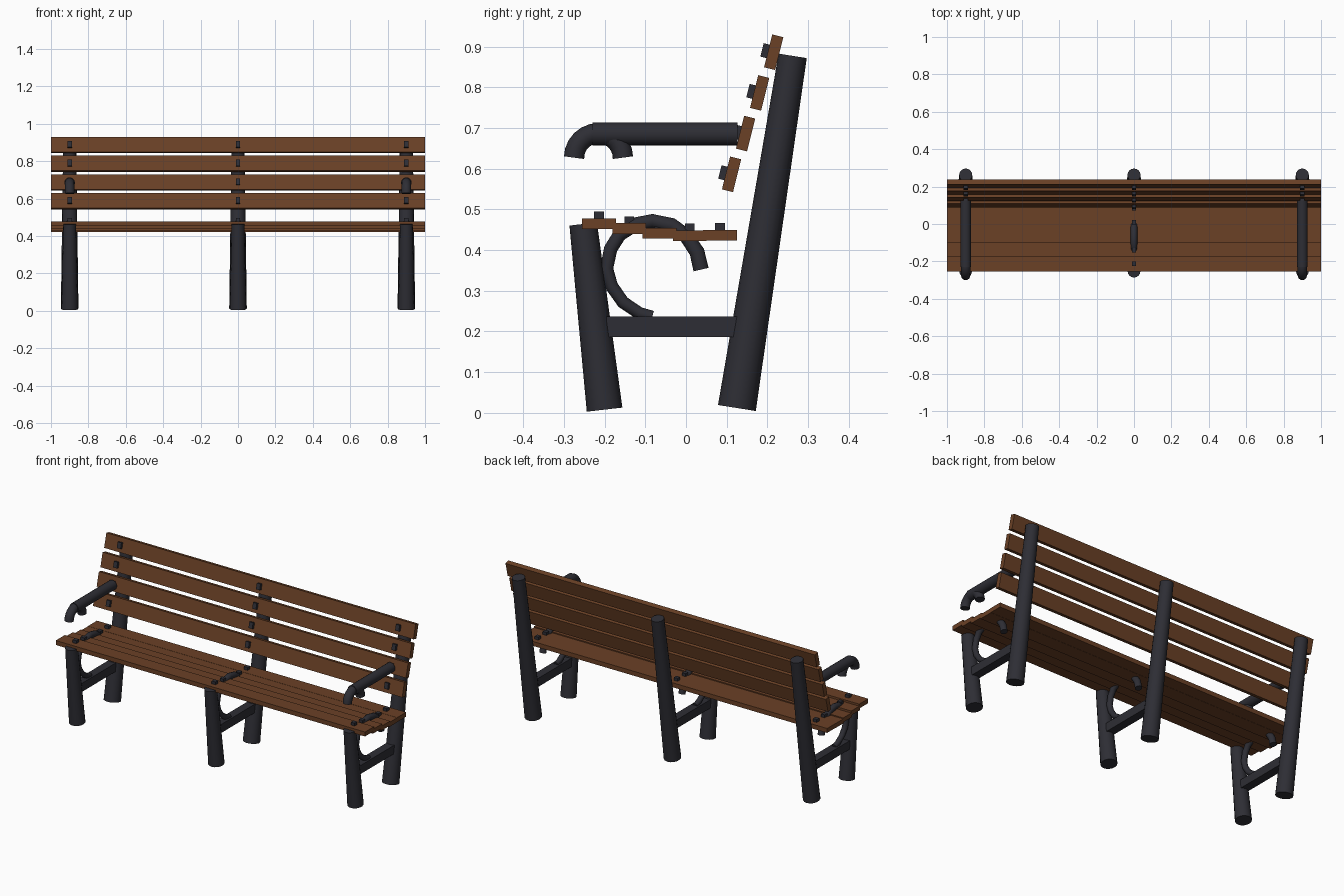
import bpy, bmesh, math
from mathutils import Vector, Matrix

if "Cube" in bpy.data.objects:
    bpy.data.objects.remove(bpy.data.objects["Cube"])


def material(name, col):
    m = bpy.data.materials.new(name)
    m.diffuse_color = (*col, 1)
    m.use_nodes = True
    m.node_tree.nodes["Principled BSDF"].inputs["Base Color"].default_value = m.diffuse_color
    return m


wood = material("brown wood", (0.145, 0.052, 0.019))
metal = material("dark metal", (0.027, 0.027, 0.035))


def finish(bm, name, mat, smooth=False):
    bmesh.ops.recalc_face_normals(bm, faces=bm.faces)
    me = bpy.data.meshes.new(name)
    bm.to_mesh(me)
    bm.free()
    ob = bpy.data.objects.new(name, me)
    bpy.context.collection.objects.link(ob)
    me.materials.append(mat)
    if smooth:
        bpy.ops.object.select_all(action='DESELECT')
        ob.select_set(True)
        bpy.context.view_layer.objects.active = ob
        bpy.ops.object.shade_smooth_by_angle(angle=math.radians(35))
    return ob


def box(name, mat, x, y, z, size, tilt=0.0):
    """Box tilted about the x axis."""
    bm = bmesh.new()
    bmesh.ops.create_cube(bm, size=1, matrix=Matrix.Translation((x, y, z))
                          @ Matrix.Rotation(tilt, 4, 'X') @ Matrix.Diagonal((*size, 1)))
    return finish(bm, name, mat)


def tube(name, x, path, radii, sides=16):
    """Round tube swept along a (y, z) path in the plane at x."""
    bm = bmesh.new()
    pts = [Vector((x, y, z)) for y, z in path]
    rings = []
    for i, p in enumerate(pts):
        t = (pts[min(i + 1, len(pts) - 1)] - pts[max(i - 1, 0)]).normalized()
        n = Vector((0, -t.z, t.y))
        r = radii[0] + (radii[1] - radii[0]) * i / (len(pts) - 1)
        rings.append([bm.verts.new(p + r * (n * math.cos(a) + Vector((1, 0, 0)) * math.sin(a)))
                      for a in (2 * math.pi * k / sides for k in range(sides))])
    for a, b in zip(rings, rings[1:]):
        for k in range(sides):
            j = (k + 1) % sides
            bm.faces.new((a[k], a[j], b[j], b[k]))
    bm.faces.new(rings[0])
    bm.faces.new(rings[-1])
    return finish(bm, name, metal, True)


frames = (-0.9, 0, 0.9)
tilt = math.radians(-14)

# Seat slats, stepping down towards the back, with bolts
for i, z in enumerate((0.465, 0.453, 0.441, 0.435, 0.436)):
    y = -0.2135 + 0.0742 * i
    box("seat_slat", wood, 0, y, z, (2, 0.083, 0.026))
    for x in frames:
        box("seat_bolt", metal, x, y, z + 0.018, (0.024, 0.024, 0.024))

# Backrest slats with bolts
for i in range(4):
    y, z = 0.112 + 0.0345 * i, 0.586 + 0.1 * i
    box("back_slat", wood, 0, y, z, (2, 0.028, 0.083), tilt)
    for x in frames:
        box("back_bolt", metal, x, y - 0.018, z + 0.003, (0.024, 0.022, 0.034), tilt)

# Three metal frames: legs, stretcher and curled brace
curl = [(-0.083, 0.236), (-0.115, 0.245), (-0.155, 0.272), (-0.183, 0.312), (-0.195, 0.355),
        (-0.185, 0.403), (-0.163, 0.438), (-0.125, 0.463), (-0.083, 0.471), (-0.035, 0.461),
        (0.002, 0.433), (0.027, 0.395), (0.037, 0.352)]
for x in frames:
    tube("front_leg", x, [(-0.2, 0.008), (-0.2525, 0.464)], (0.044, 0.034))
    tube("back_leg", x, [(0.125, 0.012), (0.262, 0.877)], (0.047, 0.035))
    box("stretcher", metal, x, -0.03, 0.212, (0.05, 0.33, 0.05))
    tube("curled_brace", x, curl, (0.015, 0.019), 12)

# Armrests with hooked ends
hook = [(-0.215 - 0.06 * math.cos(a), 0.627 + 0.06 * math.sin(a))
        for a in (math.pi * k / 12 for k in range(13))]
for x in (-0.9, 0.9):
    tube("armrest", x, [(-0.23, 0.685), (0.126, 0.685)], (0.0285, 0.0285))
    tube("armrest_hook", x, hook, (0.025, 0.025))
